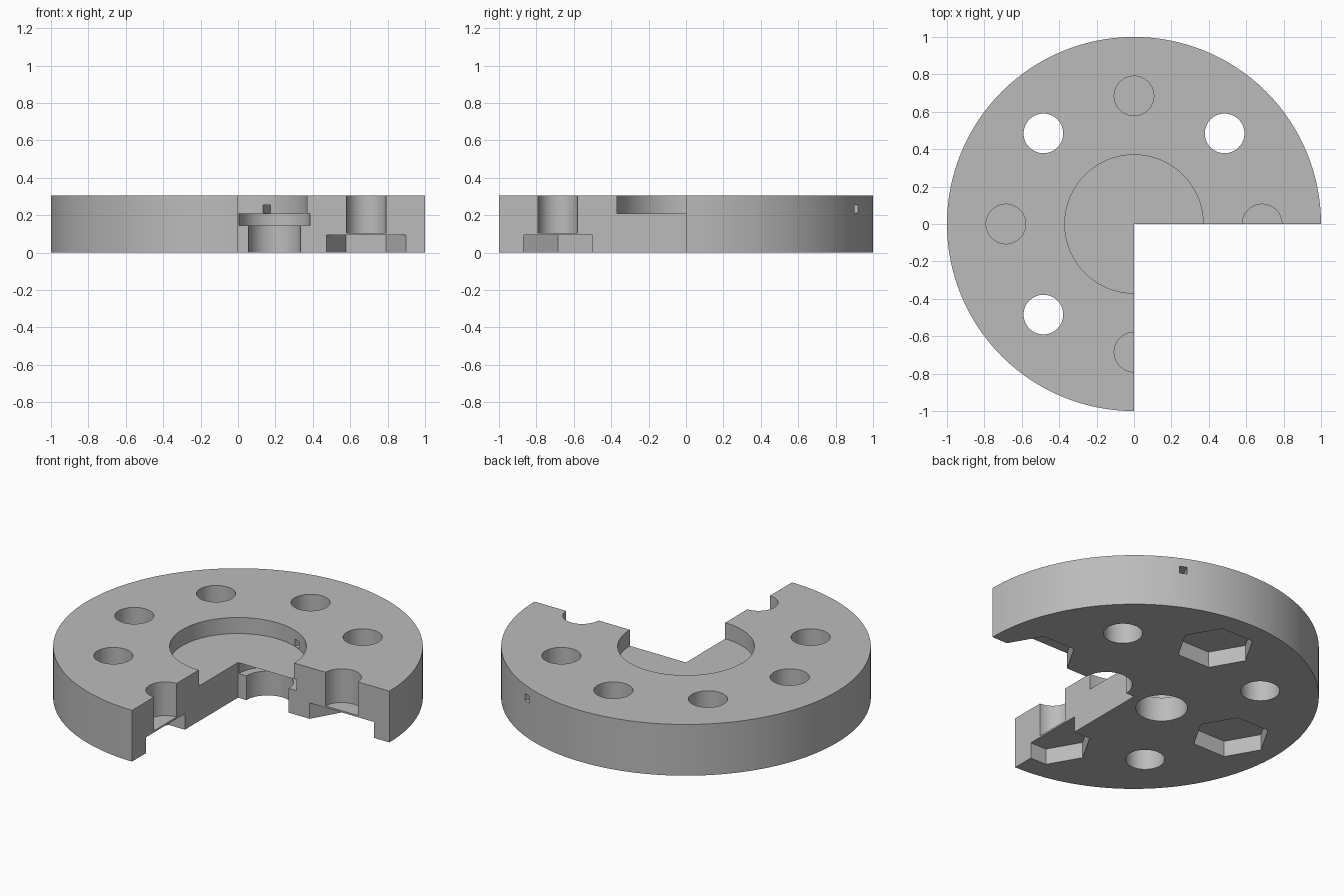
import bpy
from math import radians, cos, sin, pi

cube = bpy.data.objects.get("Cube")
if cube:
    bpy.data.objects.remove(cube, do_unlink=True)

HEIGHT = 0.306
OVER = 0.1  # how far cutters overshoot open faces

grey = bpy.data.materials.new("plain grey")
grey.use_nodes = True
COLOUR = (0.5, 0.5, 0.5, 1)
grey.diffuse_color = COLOUR
grey.node_tree.nodes["Principled BSDF"].inputs["Base Color"].default_value = COLOUR


def cylinder(name, x, y, radius, z0, z1, sides=64):
    bpy.ops.mesh.primitive_cylinder_add(
        vertices=sides, radius=radius, depth=z1 - z0, location=(x, y, (z0 + z1) / 2))
    obj = bpy.context.object
    obj.name = name
    return obj


def box(name, centre, size, angle=0):
    bpy.ops.mesh.primitive_cube_add(size=1, location=centre, rotation=(0, 0, angle))
    obj = bpy.context.object
    obj.name = name
    obj.scale = size
    return obj


def cut(cutter):
    """Subtract the cutter from the disc, then discard it."""
    cutter.hide_render = True
    mod = disc.modifiers.new(cutter.name, "BOOLEAN")
    mod.operation = "DIFFERENCE"
    mod.solver = "EXACT"
    mod.object = cutter
    bpy.context.view_layer.objects.active = disc
    bpy.ops.object.modifier_apply(modifier=mod.name)
    bpy.data.objects.remove(cutter, do_unlink=True)


# Main disc
disc = cylinder("flange_disc", 0, 0, 1, 0, HEIGHT, 128)
disc.data.materials.append(grey)

# Central recess
cut(cylinder("recess", 0, 0, 0.37, 0.21, HEIGHT + OVER, 96))

# Twin ports, each with a seat that undercuts the recess wall
for x in (-0.195, 0.195):
    cut(cylinder("port_seat", x, 0, 0.19, 0.145, 0.21))
    cut(cylinder("port_hole", x, 0, 0.14, -OVER, 0.2))

# Bolt circle: plain through holes alternate with blind holes over nut pockets
for i in range(8):
    a = i * pi / 4
    x, y = 0.685 * cos(a), 0.685 * sin(a)
    if i % 2:
        cut(cylinder("through_hole", x, y, 0.106, -OVER, HEIGHT + OVER))
    else:
        cut(cylinder("blind_hole", x, y, 0.106, 0.105, HEIGHT + OVER))
        nut = cylinder("nut_pocket", x, y, 0.2125, -OVER, 0.095, 6)
        nut.rotation_euler.z = radians(30)  # corners point along x
        cut(nut)

# Square vent from the recess out through the rim
vent = radians(65.5)
cut(box("vent", (0.68 * cos(vent), 0.68 * sin(vent), 0.2335), (0.76, 0.043, 0.043), vent))

# Missing quarter
cut(box("quarter", (1, -1, HEIGHT / 2), (2, 2, 1)))

# Smooth walls, sharp edges
bpy.ops.object.select_all(action="DESELECT")
disc.select_set(True)
bpy.context.view_layer.objects.active = disc
bpy.ops.object.shade_smooth_by_angle(angle=radians(30))
